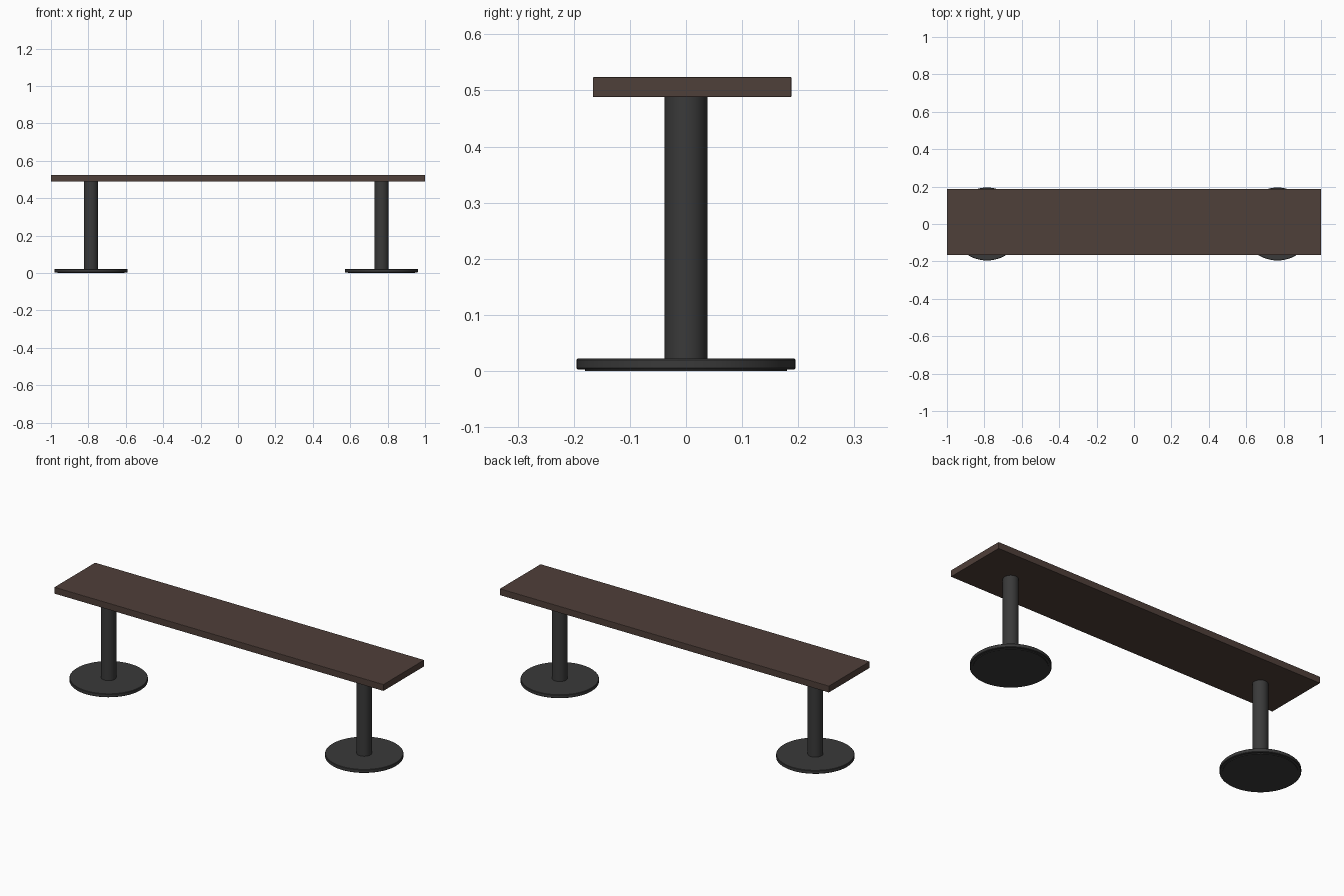
import bpy, bmesh, math

if "Cube" in bpy.data.objects:
    bpy.data.objects.remove(bpy.data.objects["Cube"])


def material(name, rgb):
    m = bpy.data.materials.new(name)
    m.diffuse_color = (*rgb, 1)
    m.use_nodes = True
    m.node_tree.nodes["Principled BSDF"].inputs["Base Color"].default_value = m.diffuse_color
    return m


wood = material("dark brown wood", (0.078, 0.050, 0.041))
metal = material("charcoal metal", (0.042, 0.042, 0.042))


def bevel(ob, width, segments=2):
    b = ob.modifiers.new("soft edge", 'BEVEL')
    b.width = width
    b.segments = segments
    b.limit_method = 'ANGLE'


def smooth(ob):
    bpy.ops.object.select_all(action='DESELECT')
    ob.select_set(True)
    bpy.context.view_layer.objects.active = ob
    bpy.ops.object.shade_smooth_by_angle(angle=math.radians(35))


# Lathe a (radius, z) profile around a vertical axis at x
def lathe(name, x, profile, mat, sides=64):
    bm = bmesh.new()
    rings = [[bm.verts.new((r * math.cos(2 * math.pi * i / sides),
                            r * math.sin(2 * math.pi * i / sides), z))
              for i in range(sides)] for r, z in profile]
    for a, b in zip(rings, rings[1:]):
        for i in range(sides):
            j = (i + 1) % sides
            bm.faces.new((a[i], a[j], b[j], b[i]))
    bm.faces.new(rings[0][::-1])
    bm.faces.new(rings[-1])
    me = bpy.data.meshes.new(name)
    bm.to_mesh(me)
    bm.free()
    me.materials.append(mat)
    ob = bpy.data.objects.new(name, me)
    bpy.context.collection.objects.link(ob)
    ob.location.x = x
    smooth(ob)
    return ob


# Seat plank, set slightly back from the posts
bpy.ops.mesh.primitive_cube_add(size=1, location=(0, 0.011, 0.506))
seat = bpy.context.object
seat.name = "seat"
seat.scale = (2.0, 0.354, 0.036)
bpy.ops.object.transform_apply(location=False, rotation=False, scale=True)
seat.data.materials.append(wood)
bevel(seat, 0.002)

# Two pedestals: foot pad, round base plate, post
for side, x in (("left", -0.786), ("right", 0.767)):
    lathe(side + "_foot_pad", x, [(0.18, 0), (0.18, 0.004)], metal)
    lathe(side + "_base", x, [(0.193, 0.003), (0.195, 0.005),
                              (0.195, 0.020), (0.193, 0.022)], metal)
    lathe(side + "_post", x, [(0.038, 0.021), (0.038, 0.489)], metal, 48)
